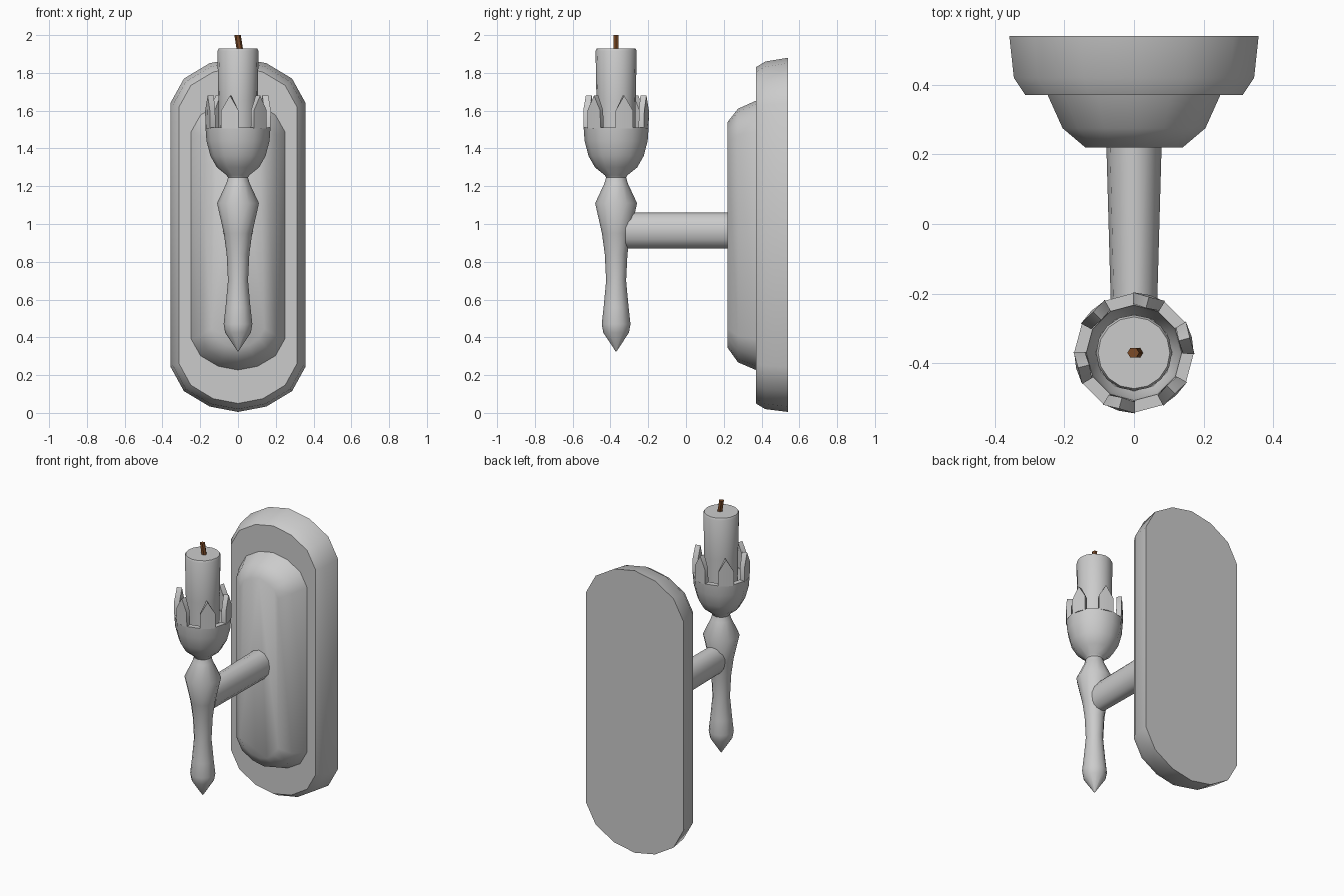
import bpy, bmesh
from math import sin, cos, pi, radians

if "Cube" in bpy.data.objects:
    bpy.data.objects.remove(bpy.data.objects["Cube"])

CY = -0.37  # depth of the candle axis


def finish(name, bm, smooth=40, color=None):
    bmesh.ops.recalc_face_normals(bm, faces=bm.faces)
    me = bpy.data.meshes.new(name)
    bm.to_mesh(me)
    bm.free()
    ob = bpy.data.objects.new(name, me)
    bpy.context.collection.objects.link(ob)
    bpy.ops.object.select_all(action='DESELECT')
    ob.select_set(True)
    bpy.context.view_layer.objects.active = ob
    bpy.ops.object.shade_smooth_by_angle(angle=radians(smooth))
    if color:
        mat = bpy.data.materials.new(name)
        mat.diffuse_color = color
        mat.use_nodes = True
        mat.node_tree.nodes["Principled BSDF"].inputs["Base Color"].default_value = mat.diffuse_color
        me.materials.append(mat)
    return ob


def loft(name, rings, **kw):
    """Skin a list of equal-length point rings and cap both ends."""
    bm = bmesh.new()
    vs = [[bm.verts.new(p) for p in r] for r in rings]
    n = len(rings[0])
    for a, b in zip(vs, vs[1:]):
        for i in range(n):
            j = (i + 1) % n
            bm.faces.new((a[i], a[j], b[j], b[i]))
    bm.faces.new(vs[0])
    bm.faces.new(vs[-1])
    return finish(name, bm, **kw)


def lathe(name, profile, sides, **kw):
    rings = [[(r * sin(2 * pi * i / sides), CY - r * cos(2 * pi * i / sides), z)
              for i in range(sides)] for r, z in profile]
    return loft(name, rings, **kw)


def plate_ring(y, hw, z0, z1, h):
    """Long outline with faceted rounded ends."""
    arc = [(1, 0), (.8, .54), (.42, .88), (0, 1)]
    top = [(hw * x, z1 - h + h * z) for x, z in arc]
    top += [(-x, z) for x, z in reversed(top[:-1])]
    mid = z0 + z1
    bottom = [(-x, mid - z) for x, z in top]
    return [(x, y, z) for x, z in top + bottom]


# Wall plate, two stepped layers
loft("back_plate", [plate_ring(.54, .358, .005, 1.88, .24),
                    plate_ring(.42, .345, .02, 1.86, .23),
                    plate_ring(.37, .312, .05, 1.83, .21)])
loft("raised_panel", [plate_ring(.375, .25, .225, 1.655, .165),
                      plate_ring(.275, .205, .268, 1.61, .14),
                      plate_ring(.22, .14, .345, 1.54, .10)])

# Arm from plate to stem
loft("arm", [[(rx * cos(2 * pi * i / 12), y, .965 + .096 * sin(2 * pi * i / 12))
              for i in range(12)] for y, rx in ((.25, .08), (-.32, .064))])

# Turned stem
lathe("stem", [(.002, .325), (.068, .425), (.076, .47), (.066, .56), (.053, .70), (.06, .84),
               (.075, .95), (.111, 1.11), (.062, 1.215), (.052, 1.25)], 12)

# Cup, hollow inside
lathe("cup", [(.05, 1.24), (.06, 1.258), (.112, 1.30), (.146, 1.36), (.167, 1.44),
              (.172, 1.51), (.137, 1.51), (.13, 1.45), (.11, 1.40)], 12)

# Six pointed petals on the cup rim
bm = bmesh.new()
for k in range(6):
    centre = -15 + 60 * k
    outline = [(-16, 1.505, 0), (0, 1.505, 0), (16, 1.505, 0),
               (16, 1.60, .002), (0, 1.68, -.006), (-16, 1.60, .002)]
    layers = []
    for r in (.172, .139):
        layer = []
        for a, z, dr in outline:
            t = radians(centre + a)
            layer.append(bm.verts.new(((r + dr) * sin(t), CY - (r + dr) * cos(t), z)))
        bm.faces.new((layer[0], layer[1], layer[4], layer[5]))
        bm.faces.new((layer[1], layer[2], layer[3], layer[4]))
        layers.append(layer)
    o, n = layers
    for i in range(6):
        j = (i + 1) % 6
        bm.faces.new((o[i], o[j], n[j], n[i]))
finish("cup_petals", bm)

# Candle and wick
lathe("candle", [(.10, 1.38), (.104, 1.65), (.109, 1.915), (.103, 1.928)], 16)
loft("wick", [[(cx + .017 * cos(pi * i / 3), CY + .016 * sin(pi * i / 3), z)
               for i in range(6)] for cx, z in ((.012, 1.91), (.004, 1.96), (-.002, 2.0))],
     color=(.2, .07, .02, 1))
